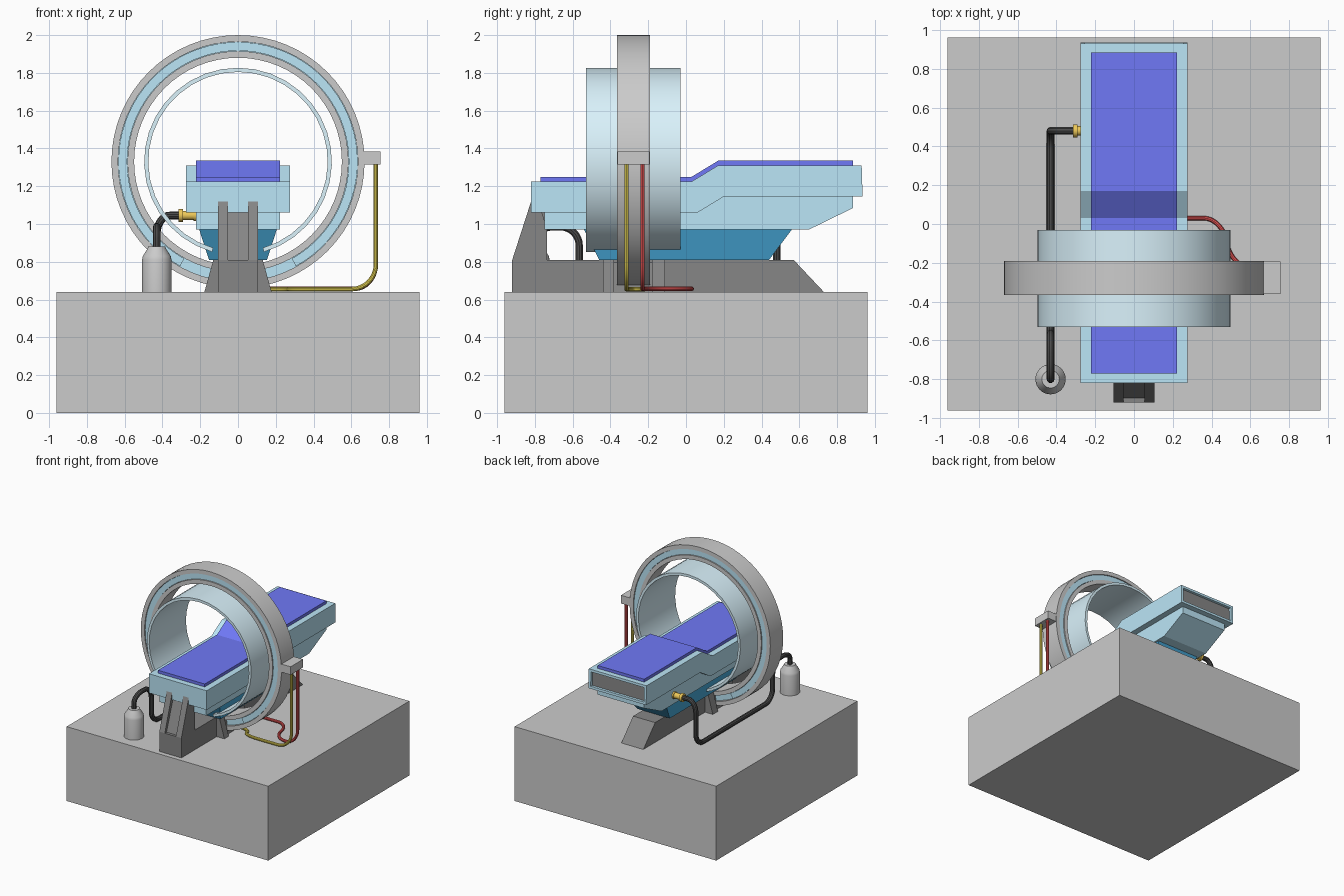
import bpy, bmesh, math
from mathutils import Vector

if "Cube" in bpy.data.objects:
    bpy.data.objects.remove(bpy.data.objects["Cube"])


def material(name, rgb):
    m = bpy.data.materials.new(name)
    m.diffuse_color = (*rgb, 1)
    m.use_nodes = True
    m.node_tree.nodes["Principled BSDF"].inputs["Base Color"].default_value = m.diffuse_color
    return m


SKY = material("sky_blue", (0.50, 0.79, 0.93))
PALE = material("pale_blue", (0.70, 0.89, 0.97))
DEEP = material("deep_blue", (0.07, 0.43, 0.75))
PAD = material("pad_blue", (0.16, 0.19, 0.92))
DARK = material("charcoal", (0.24, 0.24, 0.24))
BLACK = material("black", (0.07, 0.07, 0.07))
BRASS = material("brass", (0.85, 0.58, 0.10))
RED = material("red", (0.88, 0.10, 0.10))
YELLOW = material("yellow", (0.88, 0.73, 0.10))


def finish(bm, name, mat=None, smooth=False):
    bmesh.ops.recalc_face_normals(bm, faces=bm.faces)
    me = bpy.data.meshes.new(name)
    bm.to_mesh(me)
    bm.free()
    ob = bpy.data.objects.new(name, me)
    bpy.context.collection.objects.link(ob)
    if mat:
        me.materials.append(mat)
    if smooth:
        bpy.ops.object.select_all(action='DESELECT')
        ob.select_set(True)
        bpy.context.view_layer.objects.active = ob
        bpy.ops.object.shade_smooth_by_angle(angle=math.radians(35))
    return ob


def prism(name, pts, axis, a, b, mat=None, squeeze=1.0):
    """Extrude a profile: axis 'x' takes (y, z) points, axis 'y' takes (x, z)."""
    bm = bmesh.new()
    put = (lambda p, t: (t, p[0], p[1])) if axis == 'x' else (lambda p, t: (p[0], t, p[1]))
    rings = [[bm.verts.new(put(p, t)) for p in pts] for t in (a, b)]
    bm.faces.new(rings[0])
    bm.faces.new(rings[1])
    n = len(pts)
    for i in range(n):
        j = (i + 1) % n
        bm.faces.new((rings[0][i], rings[0][j], rings[1][j], rings[1][i]))
    if squeeze != 1.0:  # narrow the bottom in x
        low = min(v.co.z for v in bm.verts)
        for v in bm.verts:
            if v.co.z < low + 1e-4:
                v.co.x *= squeeze
    return finish(bm, name, mat)


def box(name, x0, x1, y0, y1, z0, z1, mat=None):
    return prism(name, [(y0, z0), (y1, z0), (y1, z1), (y0, z1)], 'x', x0, x1, mat)


def ring(name, r0, r1, y0, y1, mat=None, gap=0.0, steps=64, cz=1.33):
    """Hoop around the y axis, with an opening of +-gap degrees at the bottom."""
    bm = bmesh.new()
    closed = gap == 0
    start, span = math.radians(-90 + gap), math.radians(360 - 2 * gap)
    loops = []
    for i in range(steps if closed else steps + 1):
        t = start + span * i / steps
        loops.append([bm.verts.new((r * math.cos(t), y, cz + r * math.sin(t)))
                      for r, y in ((r0, y0), (r1, y0), (r1, y1), (r0, y1))])
    for i in range(steps):
        p, q = loops[i], loops[(i + 1) % len(loops)]
        for k in range(4):
            m = (k + 1) % 4
            bm.faces.new((p[k], p[m], q[m], q[k]))
    if not closed:
        bm.faces.new(loops[0])
        bm.faces.new(loops[-1])
    return finish(bm, name, mat, True)


def lathe(name, prof, loc, mat=None, axis='z', n=32):
    """Spin (radius, height) points around z or x."""
    bm = bmesh.new()
    loops = []
    for r, h in prof:
        lp = []
        for i in range(n):
            c, s = r * math.cos(math.tau * i / n), r * math.sin(math.tau * i / n)
            lp.append(bm.verts.new(Vector(loc) + Vector((c, s, h) if axis == 'z' else (h, c, s))))
        loops.append(lp)
    for p, q in zip(loops, loops[1:]):
        for i in range(n):
            j = (i + 1) % n
            bm.faces.new((p[i], p[j], q[j], q[i]))
    bm.faces.new(loops[0])
    bm.faces.new(loops[-1])
    return finish(bm, name, mat, True)


def hose(name, pts, r, bend, mat):
    """Tube along a polyline with rounded corners."""
    pts = [Vector(p) for p in pts]
    path = [pts[0]]
    for a, b, c in zip(pts, pts[1:], pts[2:]):
        d0 = min(bend, (a - b).length * 0.49)
        d1 = min(bend, (c - b).length * 0.49)
        s, e = b + (a - b).normalized() * d0, b + (c - b).normalized() * d1
        for k in range(9):
            t = k / 8
            w = 0.55 * d0 / bend  # cubic corner, close to a circular arc
            h0, h1 = s.lerp(b, 0.55), e.lerp(b, 0.55)
            path.append(s * (1 - t) ** 3 + h0 * 3 * t * (1 - t) ** 2
                        + h1 * 3 * t * t * (1 - t) + e * t ** 3)
    path.append(pts[-1])
    cu = bpy.data.curves.new(name + "_path", 'CURVE')
    cu.dimensions = '3D'
    cu.bevel_depth, cu.bevel_resolution, cu.use_fill_caps = r, 3, True
    sp = cu.splines.new('POLY')
    sp.points.add(len(path) - 1)
    for p, co in zip(sp.points, path):
        p.co = (*co, 1)
    tmp = bpy.data.objects.new(name + "_path", cu)
    bpy.context.collection.objects.link(tmp)
    me = bpy.data.meshes.new_from_object(tmp.evaluated_get(bpy.context.evaluated_depsgraph_get()))
    bpy.data.objects.remove(tmp)
    bm = bmesh.new()
    bm.from_mesh(me)
    for f in bm.faces:
        f.material_index = 0
    return finish(bm, name, mat, True)


# Plinth
box("plinth", -0.96, 0.96, -0.96, 0.96, 0, 0.64)

# Pedestal beam, forked front post and ring brackets
prism("pedestal_beam", [(-0.92, 0.64), (0.73, 0.64), (0.57, 0.81), (-0.92, 0.81)], 'x', -0.105, 0.105, DARK)
prism("post_core", [(-0.90, 0.80), (-0.735, 0.80), (-0.75, 1.085), (-0.80, 1.085)], 'x', -0.06, 0.06, DARK)
for side, s in (("left", -1), ("right", 1)):
    prism("post_prong_" + side, [(-0.92, 0.81), (-0.735, 0.81), (-0.735, 0.97), (-0.78, 1.12), (-0.82, 1.12)],
          'x', s * 0.053, s * 0.105, DARK)
for label, y0, y1 in (("front", -0.44, -0.38), ("back", -0.18, -0.11)):
    prism("ring_bracket_" + label, [(-0.178, 0.64), (0.178, 0.64), (0.13, 0.812), (-0.13, 0.812)], 'y', y0, y1, DARK)
prism("ring_saddle", [(-0.15, 0.64), (0.15, 0.64), (0.12, 0.80), (-0.12, 0.80)], 'y', -0.39, -0.17, DARK)

# Couch: tapered foot, under-tray, body and pad
prism("couch_foot", [(-0.54, 0.97), (0.56, 0.97), (0.44, 0.81), (-0.46, 0.81)], 'x', -0.205, 0.205, DEEP, 0.75)
prism("couch_tray", [(-0.75, 1.08), (-0.75, 0.97), (0.65, 0.97), (0.885, 1.085), (0.885, 1.16), (0.2, 1.16), (0.06, 1.08)],
      'x', -0.222, 0.222, SKY)
body = prism("couch_body", [(-0.82, 1.06), (0.06, 1.06), (0.20, 1.145), (0.935, 1.145), (0.93, 1.31),
                            (0.17, 1.31), (0.03, 1.225), (-0.82, 1.225)], 'x', -0.275, 0.275, SKY)
prism("couch_pad", [(-0.77, 1.22), (0.04, 1.22), (0.18, 1.305), (0.885, 1.305), (0.885, 1.335),
                    (0.17, 1.335), (0.03, 1.25), (-0.77, 1.25)], 'x', -0.222, 0.222, PAD)

# Recessed dark panel in the back end of the couch
body.data.materials.append(DARK)
bm = bmesh.new()
bm.from_mesh(body.data)
end = max(bm.faces, key=lambda f: f.calc_center_median().y)
bmesh.ops.inset_region(bm, faces=[end], thickness=0.03, depth=0)
bmesh.ops.inset_region(bm, faces=[end], thickness=0.002, depth=-0.02)
end.material_index = 1
bm.to_mesh(body.data)
bm.free()

# Scanner: grooved outer ring, blue insert, raised blue arc and open inner sleeve
ring("outer_ring_rim", 0.635, 0.67, -0.365, -0.19)
ring("outer_ring_lip", 0.55, 0.585, -0.365, -0.19)
ring("groove_floor", 0.585, 0.635, -0.34, -0.215, SKY)
ring("blue_arc", 0.587, 0.633, -0.358, -0.197, SKY, gap=29)
ring("inner_sleeve", 0.475, 0.497, -0.53, -0.03, PALE, gap=16, steps=32)

# Cable box and its two cables
box("cable_box", 0.655, 0.755, -0.362, -0.193, 1.315, 1.385)
hose("yellow_cable", [(0.73, -0.315, 1.33), (0.73, -0.315, 0.655), (0.27, -0.315, 0.655),
                      (0.27, -0.22, 0.655), (0.12, -0.22, 0.655)], 0.012, 0.13, YELLOW)
hose("red_cable", [(0.73, -0.23, 1.33), (0.73, -0.23, 0.657), (0.50, -0.23, 0.657), (0.46, 0.03, 0.657),
                   (0.26, 0.03, 0.657), (0.09, 0.03, 0.657)], 0.012, 0.13, RED)

# Tank, black hose and brass fitting
lathe("tank", [(0.078, 0.64), (0.078, 0.81), (0.074, 0.83), (0.05, 0.868), (0.045, 0.88)], (-0.43, -0.80, 0))
hose("black_hose", [(-0.43, -0.80, 0.86), (-0.43, -0.80, 0.985), (-0.43, -0.565, 0.985), (-0.43, -0.565, 0.662),
                    (-0.43, 0.48, 0.662), (-0.43, 0.48, 1.045), (-0.29, 0.48, 1.045)], 0.02, 0.10, BLACK)
lathe("brass_fitting", [(0.034, -0.315), (0.034, -0.292), (0.024, -0.292), (0.024, -0.235), (0.03, -0.235), (0.03, -0.215)],
      (0, 0.48, 1.045), BRASS, 'x', 24)
